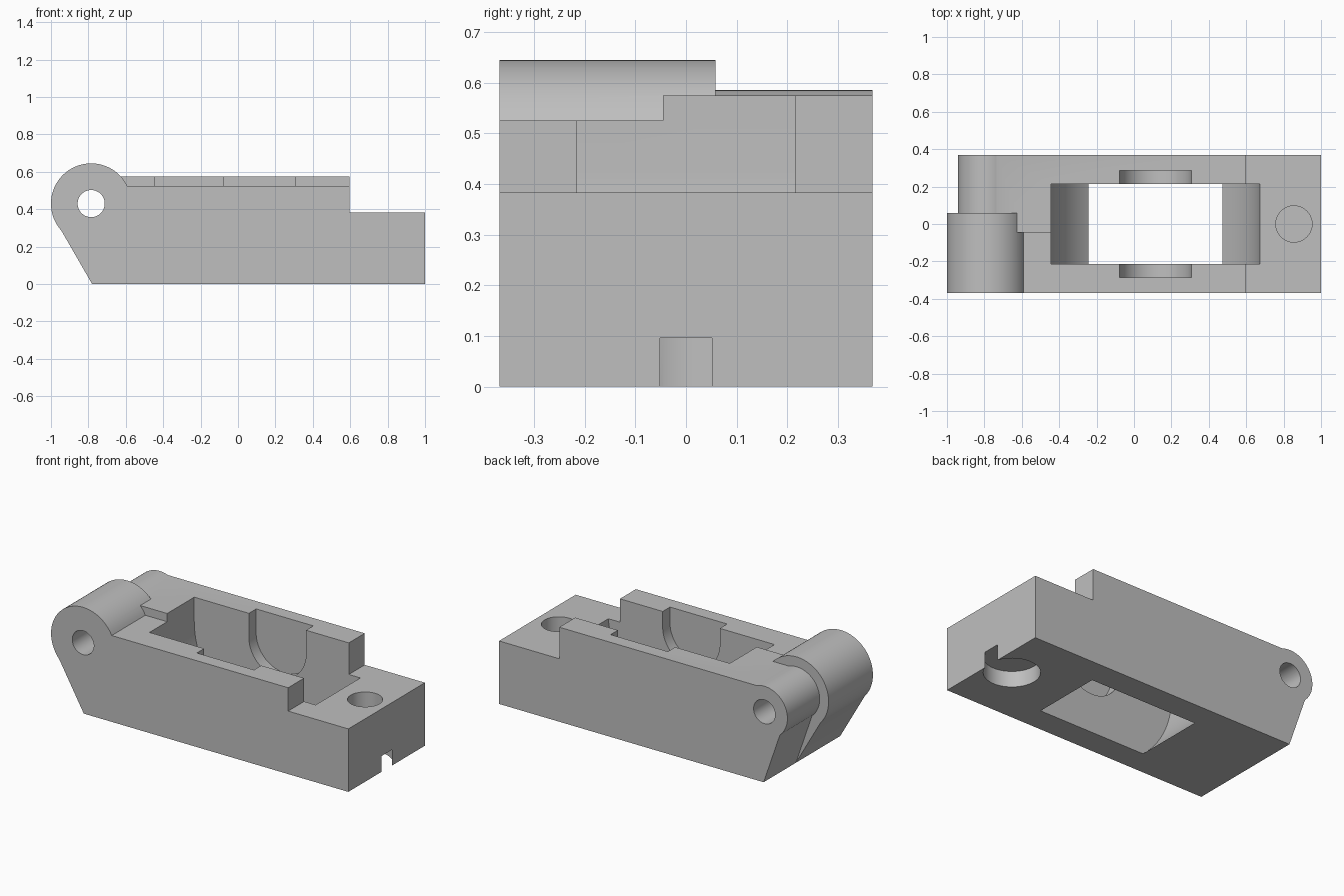
import bpy
import bmesh
from math import asin, cos, sin, pi, radians

cube = bpy.data.objects.get("Cube")
if cube:
    bpy.data.objects.remove(cube, do_unlink=True)

WIDTH = 0.368            # half depth of the block
PIN_X, PIN_Z = -0.785, 0.43
WHEEL_X = 0.115

grey = bpy.data.materials.new("plain_grey")
grey.use_nodes = True
colour = (0.52, 0.52, 0.52, 1)
grey.diffuse_color = colour
grey.node_tree.nodes["Principled BSDF"].inputs["Base Color"].default_value = colour


def arc(cx, cz, r, start, end, n=48):
    return [(cx + r * cos(start + (end - start) * i / n),
             cz + r * sin(start + (end - start) * i / n)) for i in range(n + 1)]


def prism(name, points, low, high, axis="Y"):
    """Extrude a closed profile along y (points are x, z) or z (points are x, y)."""
    bm = bmesh.new()
    verts = [bm.verts.new((a, low, b) if axis == "Y" else (a, b, low)) for a, b in points]
    face = bm.faces.new(verts)
    new = bmesh.ops.extrude_face_region(bm, geom=[face])["geom"]
    move = (0, high - low, 0) if axis == "Y" else (0, 0, high - low)
    bmesh.ops.translate(bm, vec=move, verts=[v for v in new if isinstance(v, bmesh.types.BMVert)])
    bmesh.ops.recalc_face_normals(bm, faces=bm.faces)
    mesh = bpy.data.meshes.new(name)
    bm.to_mesh(mesh)
    bm.free()
    mesh.materials.append(grey)
    obj = bpy.data.objects.new(name, mesh)
    bpy.context.collection.objects.link(obj)
    return obj


def disc(cx, cy, r):
    return arc(cx, cy, r, 0, 2 * pi, 64)[:-1]


def body_profile(radius, top, end_angle):
    """Stepped block with a round hinge barrel and a sloped end."""
    start = asin((top - PIN_Z) / radius)
    return ([(-0.78, 0), (1, 0), (1, 0.383), (0.595, 0.383), (0.595, top)]
            + arc(PIN_X, PIN_Z, radius, start, radians(end_angle)))


def round_slot(radius):
    """Upright slot with a half-round bottom, open at the top."""
    return ([(WHEEL_X + radius, 1), (WHEEL_X - radius, 1)]
            + arc(WHEEL_X, PIN_Z, radius, pi, 2 * pi, 64))


def combine(target, tool, operation):
    tool.hide_render = True
    mod = target.modifiers.new(operation.lower(), "BOOLEAN")
    mod.operation = operation
    mod.solver = "EXACT"
    mod.object = tool
    bpy.context.view_layer.objects.active = target
    bpy.ops.object.modifier_apply(modifier=mod.name)
    bpy.data.objects.remove(tool, do_unlink=True)


# Block: a lower front with the large barrel, a higher back with the small one
body = prism("hinged_block", body_profile(0.155, 0.575, 228), -0.045, WIDTH)
front = prism("front_half", body_profile(0.215, 0.525, 222), -WIDTH, 0.058)
combine(body, front, "UNION")

# Wheel pocket, axle slots, hinge pin hole, top socket and bottom bore
cutters = [
    prism("wheel_pocket", round_slot(0.56), -0.215, 0.215),
    prism("axle_slot", round_slot(0.1925), -0.285, 0.285),
    prism("pin_hole", disc(PIN_X, PIN_Z, 0.0725), -0.5, 0.5),
    prism("top_socket", disc(0.855, 0, 0.097), 0.18, 0.5, "Z"),
    prism("bottom_bore", disc(0.855, 0, 0.154), -0.1, 0.096, "Z"),
]
for cutter in cutters:
    combine(body, cutter, "DIFFERENCE")

# Smooth the round parts, keep the edges sharp
bpy.ops.object.select_all(action="DESELECT")
body.select_set(True)
bpy.context.view_layer.objects.active = body
bpy.ops.object.shade_smooth_by_angle(angle=radians(25))
